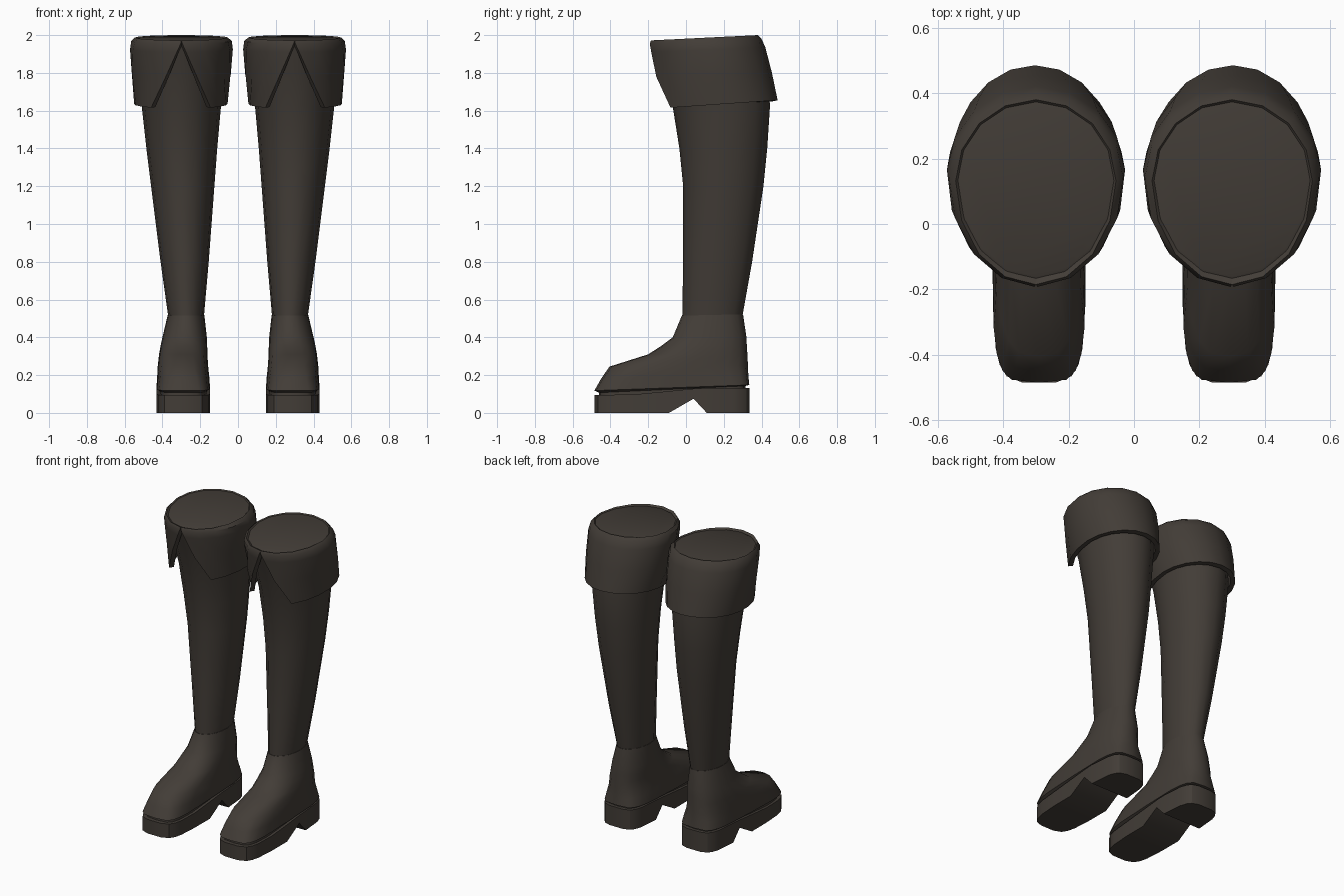
import bpy
import math

if "Cube" in bpy.data.objects:
    bpy.data.objects.remove(bpy.data.objects["Cube"], do_unlink=True)

leather = bpy.data.materials.new("dark brown leather")
leather.use_nodes = True
COLOR = (0.055, 0.046, 0.038, 1)
leather.diffuse_color = COLOR
leather.node_tree.nodes["Principled BSDF"].inputs["Base Color"].default_value = COLOR


def ring(x0, x1, yf, yb, zf, zb, mid=0.5, power=1.0, n=16, gap=0.0):
    """Egg or rounded-box loop, tilted from zf at the front to zb at the back."""
    cx, rx = (x0 + x1) / 2, (x1 - x0) / 2
    cy = yf + (yb - yf) * mid
    start = math.asin(min(1, gap / rx))
    steps = n if gap is not None and n % 2 == 0 else n - 1
    pts = []
    for i in range(n):
        a = start + (2 * math.pi - 2 * start) * i / steps
        s, c = math.sin(a), math.cos(a)
        s = math.copysign(abs(s) ** power, s)
        c = math.copysign(abs(c) ** power, c)
        y = cy - c * (cy - yf if c > 0 else yb - cy)
        pts.append((cx + rx * s, y, zf + (zb - zf) * (y - yf) / (yb - yf)))
    return pts


def loft(name, rows, closed=True, thickness=0, angle=35):
    """Skin a stack of loops, mirror it to the other boot and shade it."""
    n = len(rows[0])
    verts = [p for row in rows for p in row]
    faces = []
    for r in range(len(rows) - 1):
        for i in range(n if closed else n - 1):
            j = (i + 1) % n
            faces.append((r * n + i, r * n + j, r * n + n + j, r * n + n + i))
    if closed:
        faces.append(tuple(reversed(range(n))))
        faces.append(tuple(range(len(verts) - n, len(verts))))
    mesh = bpy.data.meshes.new(name)
    mesh.from_pydata(verts, [], faces)
    mesh.materials.append(leather)
    ob = bpy.data.objects.new(name, mesh)
    bpy.context.collection.objects.link(ob)
    bpy.ops.object.select_all(action="DESELECT")
    bpy.context.view_layer.objects.active = ob
    ob.select_set(True)
    if thickness:
        mod = ob.modifiers.new("thickness", "SOLIDIFY")
        mod.thickness = thickness
        mod.offset = -1
        bpy.ops.object.modifier_apply(modifier=mod.name)
    mod = ob.modifiers.new("pair", "MIRROR")
    mod.use_mirror_merge = False
    bpy.ops.object.modifier_apply(modifier=mod.name)
    bpy.ops.object.shade_smooth_by_angle(angle=math.radians(angle))
    return ob


# Tall shaft, closed at the top
loft("boot_shafts", [
    ring(0.18, 0.37, -0.02, 0.30, 0.51, 0.52),
    ring(0.155, 0.41, -0.015, 0.35, 0.80, 0.80),
    ring(0.125, 0.46, -0.015, 0.41, 1.20, 1.20),
    ring(0.11, 0.485, -0.035, 0.43, 1.40, 1.40),
    ring(0.09, 0.51, -0.07, 0.445, 1.62, 1.63),
    ring(0.07, 0.53, -0.12, 0.42, 1.80, 1.82),
    ring(0.05, 0.55, -0.17, 0.385, 1.962, 1.99, 0.57),
    ring(0.07, 0.53, -0.16, 0.365, 1.968, 1.995, 0.57),
])

# Folded cuff, split by a V at the front
cuff_rows = []
for x0, x1, yf, yb, zf, zb in [
    (0.055, 0.55, -0.165, 0.485, 1.61, 1.655),
    (0.035, 0.565, -0.175, 0.455, 1.78, 1.80),
    (0.027, 0.572, -0.185, 0.42, 1.91, 1.935),
    (0.033, 0.565, -0.192, 0.40, 1.955, 1.98),
    (0.055, 0.545, -0.185, 0.38, 1.972, 2.0),
]:
    half_gap = max(0, 0.153 * (1.965 - zf) / 0.345)
    cuff_rows.append(ring(x0, x1, yf, yb, zf, zb, 0.56, n=17, gap=half_gap))
loft("folded_cuffs", cuff_rows, closed=False, thickness=0.03, angle=40)

# Foot upper, from the welt groove up to the ankle
loft("foot_uppers", [
    ring(0.165, 0.415, -0.46, 0.315, 0.085, 0.13, power=0.45, n=20),
    ring(0.165, 0.415, -0.46, 0.315, 0.107, 0.143, power=0.45, n=20),
    ring(0.148, 0.432, -0.485, 0.335, 0.118, 0.148, power=0.45, n=20),
    ring(0.152, 0.428, -0.45, 0.33, 0.18, 0.20, power=0.55, n=20),
    ring(0.158, 0.425, -0.405, 0.328, 0.245, 0.25, power=0.7, n=20),
    ring(0.162, 0.418, -0.20, 0.325, 0.31, 0.31, power=0.8, n=20),
    ring(0.163, 0.41, -0.13, 0.322, 0.355, 0.355, power=0.85, n=20),
    ring(0.165, 0.40, -0.07, 0.32, 0.40, 0.40, power=0.9, n=20),
    ring(0.178, 0.372, -0.022, 0.302, 0.515, 0.522, n=20),
], angle=50)

# Sole and heel, lofted front to back with an arch notch
sole_rows = []
for y, bottom, top in [
    (-0.485, 0, 0.095), (-0.465, 0, 0.095), (-0.43, 0, 0.095),
    (-0.38, 0, 0.096), (-0.25, 0, 0.1), (-0.09, 0, 0.115),
    (0.04, 0.075, 0.128), (0.11, 0, 0.132), (0.25, 0, 0.133),
    (0.295, 0, 0.133), (0.32, 0, 0.133), (0.335, 0, 0.133),
]:
    t = min(1, abs((y + 0.075) / 0.41))
    w = max(0.05, 0.142 * (1 - t ** 4.5) ** (1 / 4.5))
    sole_rows.append([(0.29 - w, y, bottom), (0.29 - w, y, top),
                      (0.29 + w, y, top), (0.29 + w, y, bottom)][::-1])
loft("soles", sole_rows, angle=32)
